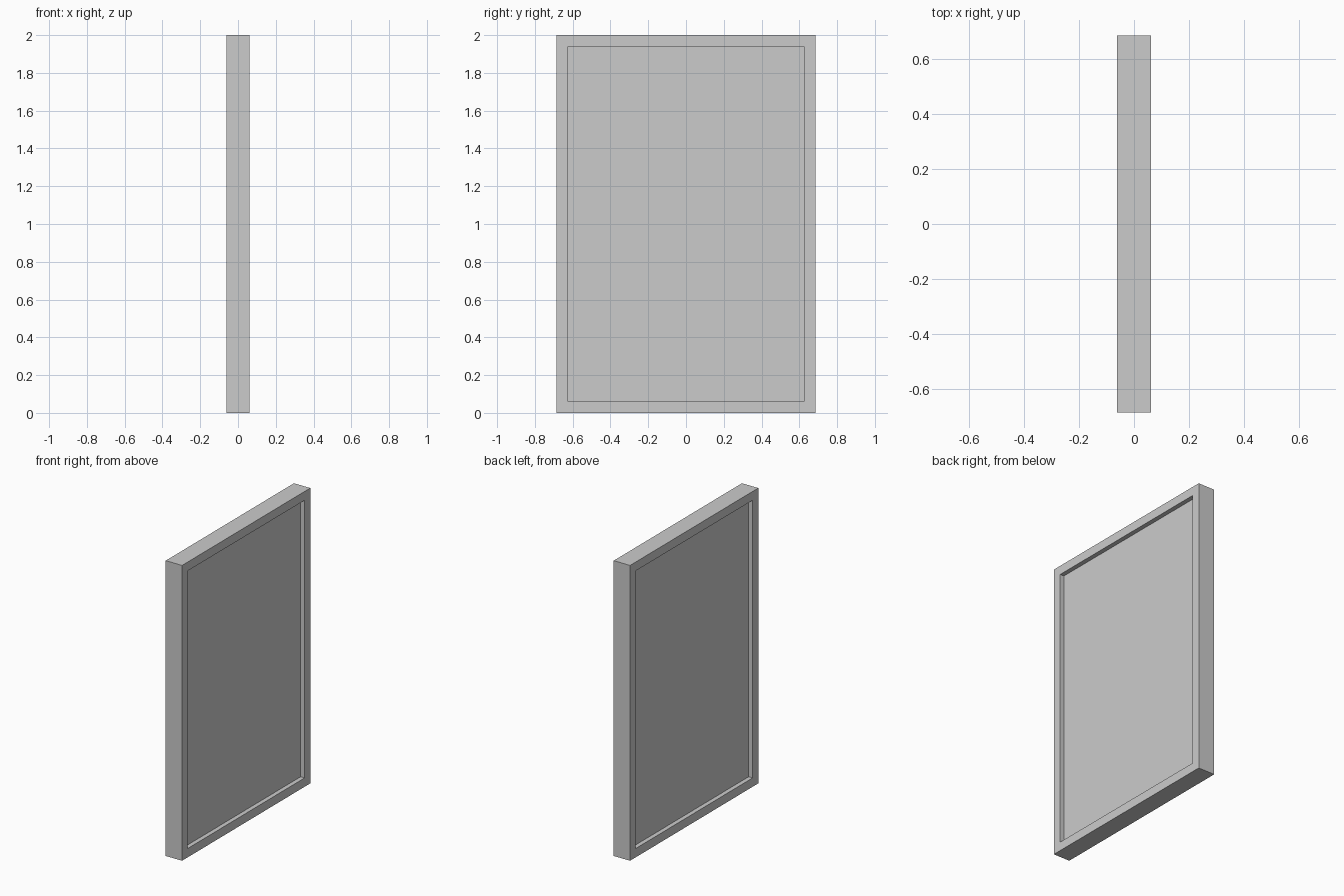
import bpy
import bmesh
from mathutils import Matrix

if "Cube" in bpy.data.objects:
    bpy.data.objects.remove(bpy.data.objects["Cube"])

HALF_W, HEIGHT = 0.686, 2.0   # outer half width and height
DEPTH, BORDER = 0.122, 0.06   # frame thickness and face width
PANEL = 0.062                 # panel thickness, recessed on both faces


def box(name, size, centre):
    bm = bmesh.new()
    bmesh.ops.create_cube(bm, size=1.0, matrix=Matrix.Diagonal((*size, 1.0)))
    mesh = bpy.data.meshes.new(name)
    bm.to_mesh(mesh)
    bm.free()
    obj = bpy.data.objects.new(name, mesh)
    obj.location = centre
    bpy.context.collection.objects.link(obj)
    return obj


# Top and bottom rails span the full width
for name, z in (("bottom_rail", BORDER / 2), ("top_rail", HEIGHT - BORDER / 2)):
    box(name, (DEPTH, 2 * HALF_W, BORDER), (0, 0, z))

# Side stiles fit between the rails
for name, side in (("left_stile", -1), ("right_stile", 1)):
    box(name, (DEPTH, BORDER, HEIGHT - 2 * BORDER),
        (0, side * (HALF_W - BORDER / 2), HEIGHT / 2))

# Recessed panel filling the opening
box("panel", (PANEL, 2 * (HALF_W - BORDER), HEIGHT - 2 * BORDER), (0, 0, HEIGHT / 2))
